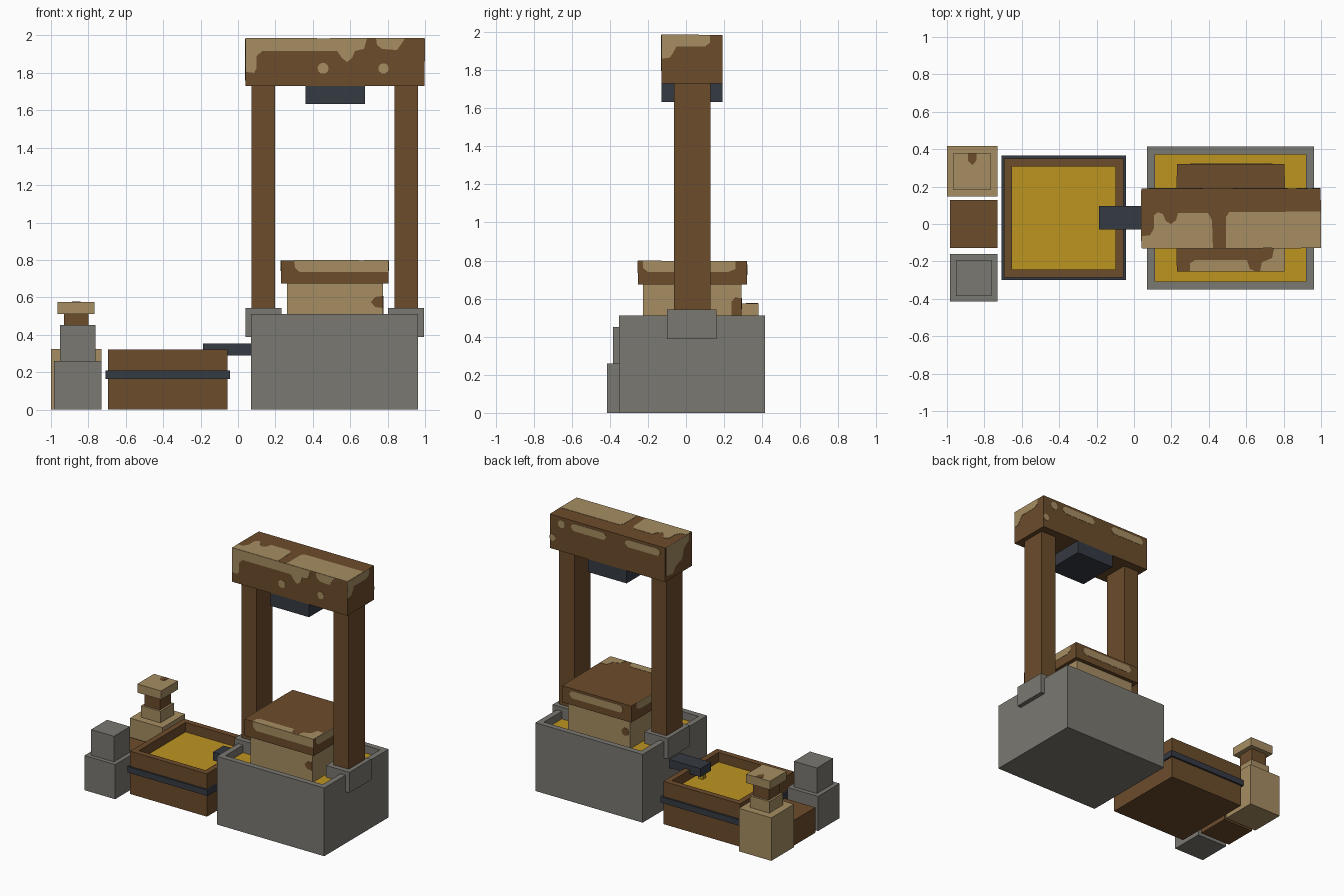
import bpy, bmesh, math

if "Cube" in bpy.data.objects:
    bpy.data.objects.remove(bpy.data.objects["Cube"])


def material(name, rgb):
    m = bpy.data.materials.new(name)
    lin = [((c / 255 + 0.055) / 1.055) ** 2.4 for c in rgb]
    m.diffuse_color = (*lin, 1)
    m.use_nodes = True
    m.node_tree.nodes["Principled BSDF"].inputs["Base Color"].default_value = m.diffuse_color
    return m


BROWN = material("dark_wood", (108, 76, 43))
TAN = material("light_wood", (166, 141, 98))
STONE = material("grey_stone", (122, 120, 113))
IRON = material("dark_iron", (53, 58, 66))
GOLD = material("golden_juice", (190, 149, 33))


def finish(name, bm, *mats):
    bmesh.ops.recalc_face_normals(bm, faces=bm.faces)
    me = bpy.data.meshes.new(name)
    bm.to_mesh(me)
    bm.free()
    for m in mats:
        me.materials.append(m)
    ob = bpy.data.objects.new(name, me)
    bpy.context.collection.objects.link(ob)
    return ob


def box_mesh(x, y, z):
    bm = bmesh.new()
    bmesh.ops.create_cube(bm, size=1)
    for v in bm.verts:
        v.co = [r[0] if c < 0 else r[1] for c, r in zip(v.co, (x, y, z))]
    return bm


def box(name, x, y, z, mat):
    return finish(name, box_mesh(x, y, z), mat)


def vat(name, x, y, z, wall, level, mat):
    """Open box whose recessed floor is the liquid surface."""
    bm = box_mesh(x, y, z)
    bm.normal_update()
    top = max(bm.faces, key=lambda f: f.calc_center_median().z)
    bmesh.ops.inset_region(bm, faces=[top], thickness=wall)
    floor = bmesh.ops.extrude_face_region(bm, geom=[top])["geom"]
    for v in [g for g in floor if isinstance(g, bmesh.types.BMVert)]:
        v.co.z = level
    for f in [g for g in floor if isinstance(g, bmesh.types.BMFace)]:
        f.material_index = 1
    if top.is_valid:
        bmesh.ops.delete(bm, geom=[top], context='FACES_ONLY')
    return finish(name, bm, mat, GOLD)


def patch(name, axis, at, pts, mat):
    """Thin painted plate lying on an axis-aligned face."""
    place = {"x": lambda u, v, d: (d, u, v),
             "y": lambda u, v, d: (u, d, v),
             "z": lambda u, v, d: (u, v, d)}[axis]
    bm = bmesh.new()
    rings = [[bm.verts.new(place(u, v, at + d)) for u, v in pts] for d in (-0.002, 0.002)]
    for r in rings:
        bm.faces.new(r)
    n = len(pts)
    for i in range(n):
        j = (i + 1) % n
        bm.faces.new((rings[0][i], rings[0][j], rings[1][j], rings[1][i]))
    return finish(name, bm, mat)


def dot(cx, cy, r):
    return [(cx + r * math.cos(a * math.pi / 5), cy + r * math.sin(a * math.pi / 5))
            for a in range(10)]


def strip(u0, u1, v0, v1, c=0.02):
    """Rectangle with clipped corners."""
    return [(u0 + c, v0), (u1 - c, v0), (u1, v0 + c), (u1, v1 - c),
            (u1 - c, v1), (u0 + c, v1), (u0, v1 - c), (u0, v0 + c)]


# Stone basin with mirrored brackets and posts
vat("stone_basin", (0.07, 0.962), (-0.351, 0.414), (0, 0.512), 0.06, 0.455, STONE)
MID = 0.517
for side, s in (("left", -1), ("right", 1)):
    def span(a, b):
        return sorted((MID + s * a, MID + s * b))
    box(side + "_bracket", span(0.285, 0.478), (-0.10, 0.16), (0.388, 0.543), STONE)
    box(side + "_post", span(0.319, 0.446), (-0.062, 0.129), (0.50, 1.73), BROWN)

# Cross beam and iron press head
box("cross_beam", (0.04, 0.998), (-0.128, 0.191), (1.73, 1.985), BROWN)
box("press_head", (0.36, 0.68), (-0.128, 0.191), (1.634, 1.73), IRON)

# Worn patches on the beam
patch("beam_front_wear", "y", -0.128, [
    (0.042, 1.985), (0.042, 1.805), (0.085, 1.80), (0.10, 1.825), (0.10, 1.89),
    (0.13, 1.917), (0.53, 1.917), (0.555, 1.88), (0.583, 1.858), (0.61, 1.88),
    (0.625, 1.917), (0.674, 1.928), (0.69, 1.985)], TAN)
patch("beam_front_chip", "y", -0.128, [
    (0.738, 1.985), (0.743, 1.95), (0.77, 1.928), (0.85, 1.922), (0.877, 1.96), (0.893, 1.985)], TAN)
patch("beam_front_dot_a", "y", -0.128, dot(0.455, 1.824, 0.03), TAN)
patch("beam_front_dot_b", "y", -0.128, dot(0.778, 1.824, 0.028), TAN)
patch("beam_right_wear", "x", 0.998, [
    (-0.128, 1.985), (0.127, 1.985), (0.127, 1.945), (0.10, 1.924), (-0.05, 1.924),
    (-0.068, 1.89), (-0.085, 1.866), (-0.128, 1.86)], TAN)
patch("beam_left_wear", "x", 0.04, [
    (0.18, 1.985), (-0.09, 1.985), (-0.09, 1.94), (-0.03, 1.90), (-0.01, 1.83),
    (0.07, 1.80), (0.10, 1.76), (0.18, 1.77)], TAN)
patch("beam_top_wear_a", "z", 1.985, [
    (0.042, -0.128), (0.042, -0.065), (0.086, -0.06), (0.107, -0.022), (0.107, 0.047),
    (0.128, 0.063), (0.155, 0.053), (0.171, 0.015), (0.198, 0.0), (0.225, 0.02),
    (0.235, 0.058), (0.396, 0.058), (0.417, 0.02), (0.422, -0.128)], TAN)
patch("beam_top_wear_b", "z", 1.985, [
    (0.492, -0.128), (0.492, 0.037), (0.508, 0.063), (0.998, 0.067), (0.998, -0.128)], TAN)
patch("beam_back_wear_a", "y", 0.191, strip(0.53, 0.82, 1.91, 1.965), TAN)
patch("beam_back_wear_b", "y", 0.191, strip(0.08, 0.37, 1.91, 1.965), TAN)
patch("beam_back_dot", "y", 0.191, dot(0.90, 1.935, 0.03), TAN)
patch("beam_back_chip", "y", 0.191, strip(0.95, 0.998, 1.79, 1.84, 0.015), TAN)

# Pressing block and its lid
box("press_block", (0.262, 0.775), (-0.225, 0.292), (0.44, 0.673), TAN)
box("press_lid", (0.23, 0.805), (-0.253, 0.321), (0.673, 0.797), BROWN)
patch("block_front_knot", "y", -0.225, [
    (0.775, 0.607), (0.733, 0.602), (0.711, 0.575), (0.733, 0.548), (0.775, 0.543)], BROWN)
patch("block_right_knot", "x", 0.775, [
    (0.238, 0.50), (0.238, 0.582), (0.259, 0.608), (0.292, 0.60), (0.292, 0.50)], BROWN)
patch("block_back_knot", "y", 0.292, dot(0.30, 0.575, 0.03), BROWN)
patch("lid_front_wear", "y", -0.253, [
    (0.30, 0.797), (0.805, 0.797), (0.805, 0.735), (0.33, 0.735), (0.305, 0.757)], TAN)
patch("lid_back_wear", "y", 0.321, strip(0.30, 0.74, 0.725, 0.78), TAN)
for name, x in (("lid_right_wear", 0.805), ("lid_left_wear", 0.23)):
    patch(name, "x", x, [
        (-0.225, 0.797), (0.26, 0.797), (0.26, 0.755), (0.22, 0.74), (-0.20, 0.74), (-0.225, 0.76)], TAN)
patch("lid_top_wear_a", "z", 0.797, [
    (0.30, -0.253), (0.30, -0.21), (0.326, -0.193), (0.604, -0.193), (0.62, -0.24), (0.647, -0.253)], TAN)
patch("lid_top_wear_b", "z", 0.797, [
    (0.674, -0.253), (0.684, -0.204), (0.738, -0.182), (0.749, -0.129), (0.805, -0.129), (0.805, -0.253)], TAN)

# Wooden collecting tub with iron hoop, spout and drip
vat("collecting_tub", (-0.695, -0.057), (-0.287, 0.351), (0, 0.321), 0.061, 0.25, BROWN)
hx, hy, hz, t = (-0.709, -0.043), (-0.30, 0.365), (0.163, 0.208), 0.02
for name, y in (("front", (hy[0], hy[0] + t)), ("back", (hy[1] - t, hy[1]))):
    box("tub_hoop_" + name, hx, y, hz, IRON)
for name, x in (("left", (hx[0], hx[0] + t)), ("right", (hx[1] - t, hx[1]))):
    box("tub_hoop_" + name, x, (hy[0] + t, hy[1] - t), hz, IRON)
box("spout", (-0.187, 0.075), (-0.03, 0.096), (0.29, 0.353), IRON)
box("juice_drip", (-0.175, -0.14), (0.015, 0.05), (0.245, 0.295), GOLD)

# Stone step stack, low wooden crate and turned pedestal on the left
box("stone_step_base", (-0.985, -0.73), (-0.415, -0.16), (0, 0.26), STONE)
box("stone_step_top", (-0.952, -0.762), (-0.384, -0.193), (0.26, 0.452), STONE)
box("low_crate", (-0.985, -0.73), (-0.128, 0.127), (0, 0.19), BROWN)
CX, CY = -0.865, 0.281
for name, h, z0, z1, mat in (("base", 0.135, 0, 0.323, TAN), ("collar", 0.08, 0.323, 0.41, TAN),
                             ("neck", 0.065, 0.41, 0.51, BROWN), ("cap", 0.099, 0.51, 0.575, TAN)):
    box("pedestal_" + name, (CX - h, CX + h), (CY - h, CY + h), (z0, z1), mat)
patch("pedestal_cap_knot", "z", 0.575, [
    (-0.888, 0.378), (-0.888, 0.34), (-0.865, 0.315), (-0.842, 0.34), (-0.842, 0.378)], BROWN)
